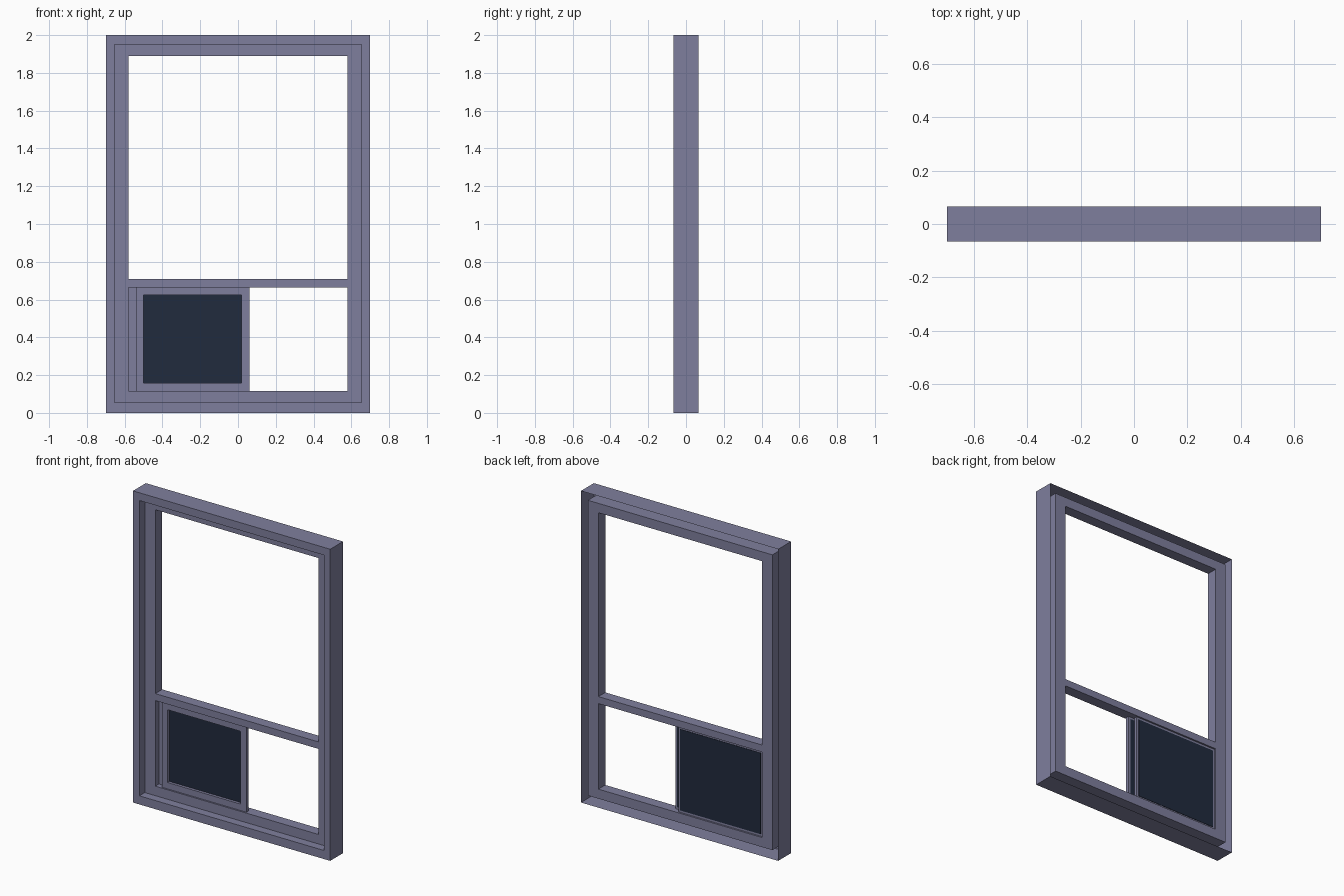
import bpy, bmesh

if "Cube" in bpy.data.objects:
    bpy.data.objects.remove(bpy.data.objects["Cube"])


def material(name, rgb):
    m = bpy.data.materials.new(name)
    m.diffuse_color = (*rgb, 1.0)
    m.use_nodes = True
    m.node_tree.nodes["Principled BSDF"].inputs["Base Color"].default_value = m.diffuse_color
    return m


FRAME = material("grey violet frame", (0.212, 0.212, 0.337))
PANE = material("dark blue pane", (0.015, 0.024, 0.047))


def ring(name, steps, closed, mat):
    """Sweep a profile round a rectangle; each step is ((x0, x1, z0, z1), y)."""
    bm = bmesh.new()
    loops = []
    for (x0, x1, z0, z1), y in steps:
        corners = [(x0, z0), (x1, z0), (x1, z1), (x0, z1)]
        loops.append([bm.verts.new((x, y, z)) for x, z in corners])
    pairs = list(zip(loops, loops[1:]))
    if closed:
        pairs.append((loops[-1], loops[0]))
    for a, b in pairs:
        for i in range(4):
            j = (i + 1) % 4
            bm.faces.new((a[i], a[j], b[j], b[i]))
    return finish(name, bm, mat)


def finish(name, bm, mat):
    me = bpy.data.meshes.new(name)
    bm.to_mesh(me)
    bm.free()
    me.materials.append(mat)
    ob = bpy.data.objects.new(name, me)
    bpy.context.collection.objects.link(ob)
    return ob


def box(name, x0, x1, y0, y1, z0, z1, mat):
    bm = bmesh.new()
    bmesh.ops.create_cube(bm, size=1)
    for v in bm.verts:
        v.co = ((x0 + x1) / 2 + v.co.x * (x1 - x0),
                (y0 + y1) / 2 + v.co.y * (y1 - y0),
                (z0 + z1) / 2 + v.co.z * (z1 - z0))
    return finish(name, bm, mat)


def inset(r, d):
    return (r[0] + d, r[1] - d, r[2] + d, r[3] - d)


def frame(name, outer, inner, y0, y1, mat):
    return ring(name, [(outer, y1), (outer, y0), (inner, y0), (inner, y1)], True, mat)


outer = (-0.7, 0.7, 0.0, 2.0)
lip = (-0.655, 0.655, 0.055, 1.95)
opening = (-0.58, 0.58, 0.116, 1.89)

# Thin outer casing with front lip, open at the back
ring("outer_casing", [(outer, 0.065), (outer, -0.065), (lip, -0.065), (lip, -0.01)],
     False, FRAME)

# Set-back main frame
frame("inner_frame", lip, opening, -0.01, 0.06, FRAME)

# Crossbar between upper and lower openings
box("crossbar", -0.58, 0.58, -0.01, 0.06, 0.665, 0.71, FRAME)

# Two sliding sashes, stacked front to back, each with a dark pane on its back
for label, x0, y0 in (("front", -0.54, 0.0), ("rear", -0.58, 0.027)):
    r = (x0, x0 + 0.6, 0.116, 0.665)
    frame(label + "_sash", r, inset(r, 0.041), y0, y0 + 0.022, FRAME)
    p = inset(r, 0.014)
    box(label + "_pane", p[0], p[1], y0 + 0.018, y0 + 0.0245, p[2], p[3], PANE)
